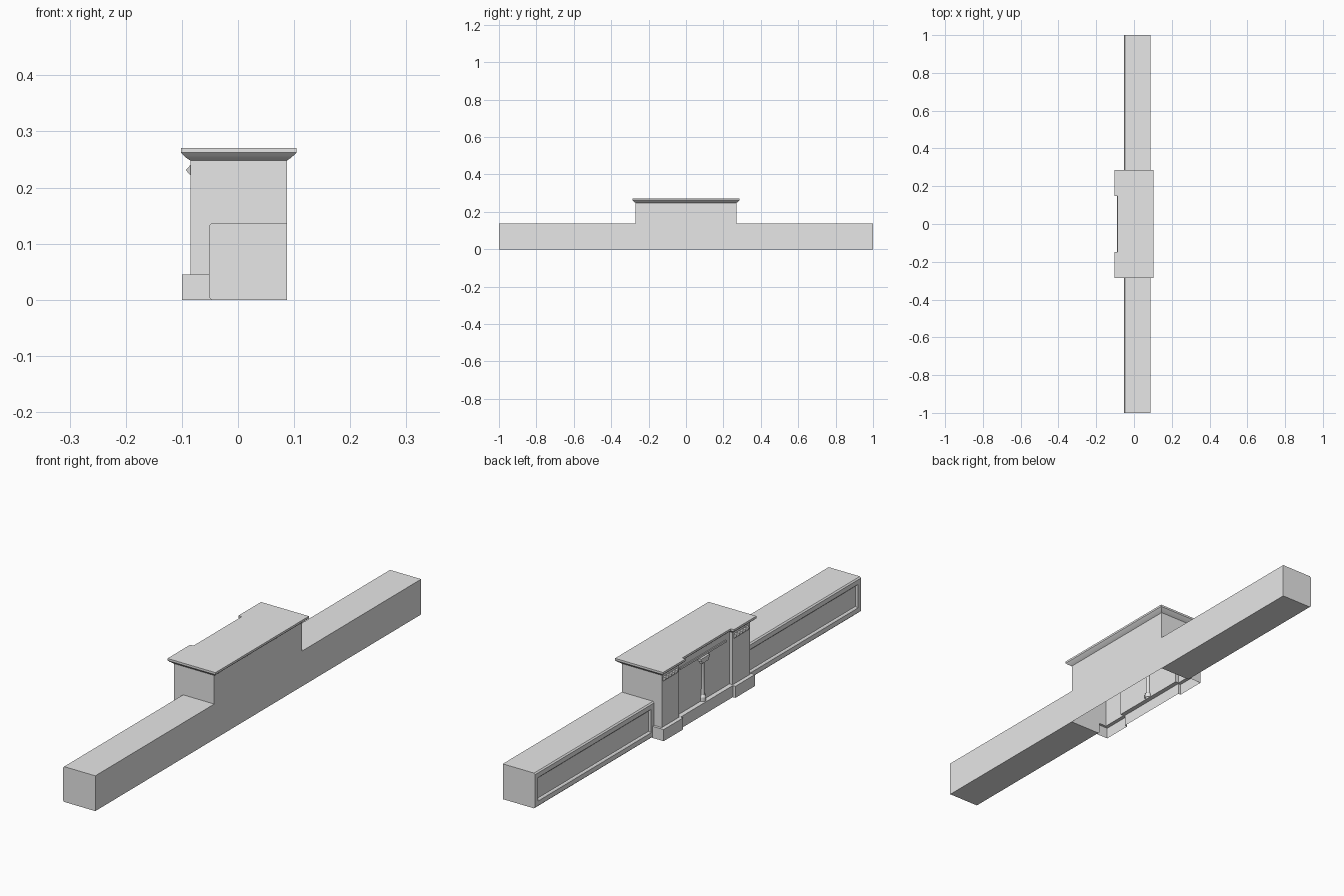
import bpy, bmesh, math
from mathutils import Vector

default_cube = bpy.data.objects.get("Cube")
if default_cube:
    bpy.data.objects.remove(default_cube, do_unlink=True)

stone = bpy.data.materials.new("light grey stone")
stone.use_nodes = True
GREY = (0.8, 0.8, 0.8, 1)
stone.diffuse_color = GREY
stone.node_tree.nodes["Principled BSDF"].inputs["Base Color"].default_value = GREY

BACK = 0.087      # flat rear plane (+x)
PIER = -0.085     # face of the end piers
RECESS = -0.071   # face of the wall between the piers
HALF = 0.27       # half length of the central block
INNER = 0.165     # inner edge of each pier


def finish(bm, name, recalc=True):
    if recalc:
        bmesh.ops.recalc_face_normals(bm, faces=bm.faces)
    mesh = bpy.data.meshes.new(name)
    bm.to_mesh(mesh)
    bm.free()
    mesh.materials.append(stone)
    obj = bpy.data.objects.new(name, mesh)
    bpy.context.collection.objects.link(obj)
    return obj


def smooth(obj):
    bpy.ops.object.select_all(action='DESELECT')
    obj.select_set(True)
    bpy.context.view_layer.objects.active = obj
    bpy.ops.object.shade_smooth_by_angle(angle=math.radians(30))


def loft(bm, rings, cap_start=False, cap_end=True):
    loops = [[bm.verts.new(p) for p in ring] for ring in rings]
    n = len(loops[0])
    for a, b in zip(loops, loops[1:]):
        for i in range(n):
            j = (i + 1) % n
            bm.faces.new((a[i], a[j], b[j], b[i]))
    if cap_start:
        bm.faces.new(loops[0][::-1])
    if cap_end:
        bm.faces.new(loops[-1])


def box(name, lo, hi):
    bm = bmesh.new()
    rings = [[(lo[0], lo[1], z), (hi[0], lo[1], z), (hi[0], hi[1], z), (lo[0], hi[1], z)]
             for z in (lo[2], hi[2])]
    loft(bm, rings, cap_start=True)
    return finish(bm, name)


# Central block outline, grown by an overhang so the cornice follows the recess
def outline(z, grow=0.0):
    side = [(BACK + grow, HALF + grow), (PIER - grow, HALF + grow),
            (PIER - grow, INNER - grow), (RECESS - grow, INNER - grow)]
    pts = side + [(x, -y) for x, y in reversed(side)]
    return [(x, y, z) for x, y in pts]


# Plinth outline: flush at the rear, stepped forward under the piers
def plinth_outline(z):
    side = [(BACK, HALF), (-0.045, HALF), (-0.045, 0.28), (-0.1, 0.28), (-0.1, 0.16), (-0.089, 0.16)]
    pts = side + [(x, -y) for x, y in reversed(side)]
    return [(x, y, z) for x, y in pts]


# Central block with flared cornice and flat roof, open underneath
bm = bmesh.new()
cornice = [(0.0, 0.248), (0.006, 0.252), (0.012, 0.257), (0.017, 0.262), (0.017, 0.27)]
loft(bm, [outline(0.045)] + [outline(z, g) for g, z in cornice])
smooth(finish(bm, "central_block"))

# Plinth walls, and a ledge closing the gap up to the block
bm = bmesh.new()
loft(bm, [plinth_outline(0), plinth_outline(0.045)], cap_end=False)
finish(bm, "plinth_walls")
ledge = [(-0.045, HALF), (-0.045, 0.28), (-0.1, 0.28), (-0.1, 0.16), (-0.089, 0.16),
         (-0.089, 0), (RECESS, 0), (RECESS, INNER), (PIER, INNER), (PIER, HALF)]
for name, s in (("left_plinth_ledge", 1), ("right_plinth_ledge", -1)):
    bm = bmesh.new()
    face = bm.faces.new([bm.verts.new((x, s * y, 0.045)) for x, y in ledge])
    face.normal_update()
    if face.normal.z < 0:
        face.normal_flip()
    finish(bm, name, recalc=False)

# Long low wings with chamfered front edges and a sunken panel
c = 0.005
section = [(BACK, 0), (BACK, 0.137), (-0.052 + c, 0.137),
           (-0.052, 0.137 - c), (-0.052, c), (-0.052 + c, 0)]
for name, s in (("rear_wing", 1), ("front_wing", -1)):
    bm = bmesh.new()
    loft(bm, [[(x, s * y, z) for x, z in section] for y in (HALF, 1)], cap_start=True)
    bmesh.ops.recalc_face_normals(bm, faces=bm.faces)
    bm.normal_update()
    panel = [f for f in bm.faces if f.normal.x < -0.99]
    bmesh.ops.inset_region(bm, faces=panel, thickness=0.025)
    bmesh.ops.inset_region(bm, faces=panel, thickness=0.006, depth=-0.004)
    bmesh.ops.inset_region(bm, faces=panel, thickness=0.002, depth=-0.004)
    finish(bm, name, recalc=False)

# Rows of pyramid studs below the cornice on each pier
bm = bmesh.new()
r = 0.009
for s in (1, -1):
    for i in range(5):
        mid = Vector((PIER, s * (HALF + INNER) / 2 + (i - 2) * 0.018, 0.231))
        base = [bm.verts.new(mid + Vector((0, y, z)))
                for y, z in ((-r, -r), (r, -r), (r, r), (-r, r))]
        tip = bm.verts.new(mid + Vector((-0.008, 0, 0)))
        for k in range(4):
            bm.faces.new((base[k], tip, base[(k + 1) % 4]))
        bm.faces.new(base)
finish(bm, "pier_studs")

# Lintel band across the recess
box("recess_lintel", (RECESS - 0.004, -0.14, 0.217), (RECESS + 0.002, 0.14, 0.225))

# Engaged column in the middle of the recess
bm = bmesh.new()
turning = [(0.013, 0.045), (0.013, 0.06), (0.008, 0.068), (0.007, 0.185), (0.012, 0.2)]
angles = [math.tau * k / 16 for k in range(16)]
loft(bm, [[(RECESS + rad * math.cos(a), rad * math.sin(a), z) for a in angles]
          for rad, z in turning])
smooth(finish(bm, "column_shaft"))
box("column_capital", (RECESS - 0.012, -0.02, 0.197), (RECESS + 0.002, 0.02, 0.207))
box("column_abacus", (RECESS - 0.013, -0.027, 0.207), (RECESS + 0.002, 0.027, 0.217))
